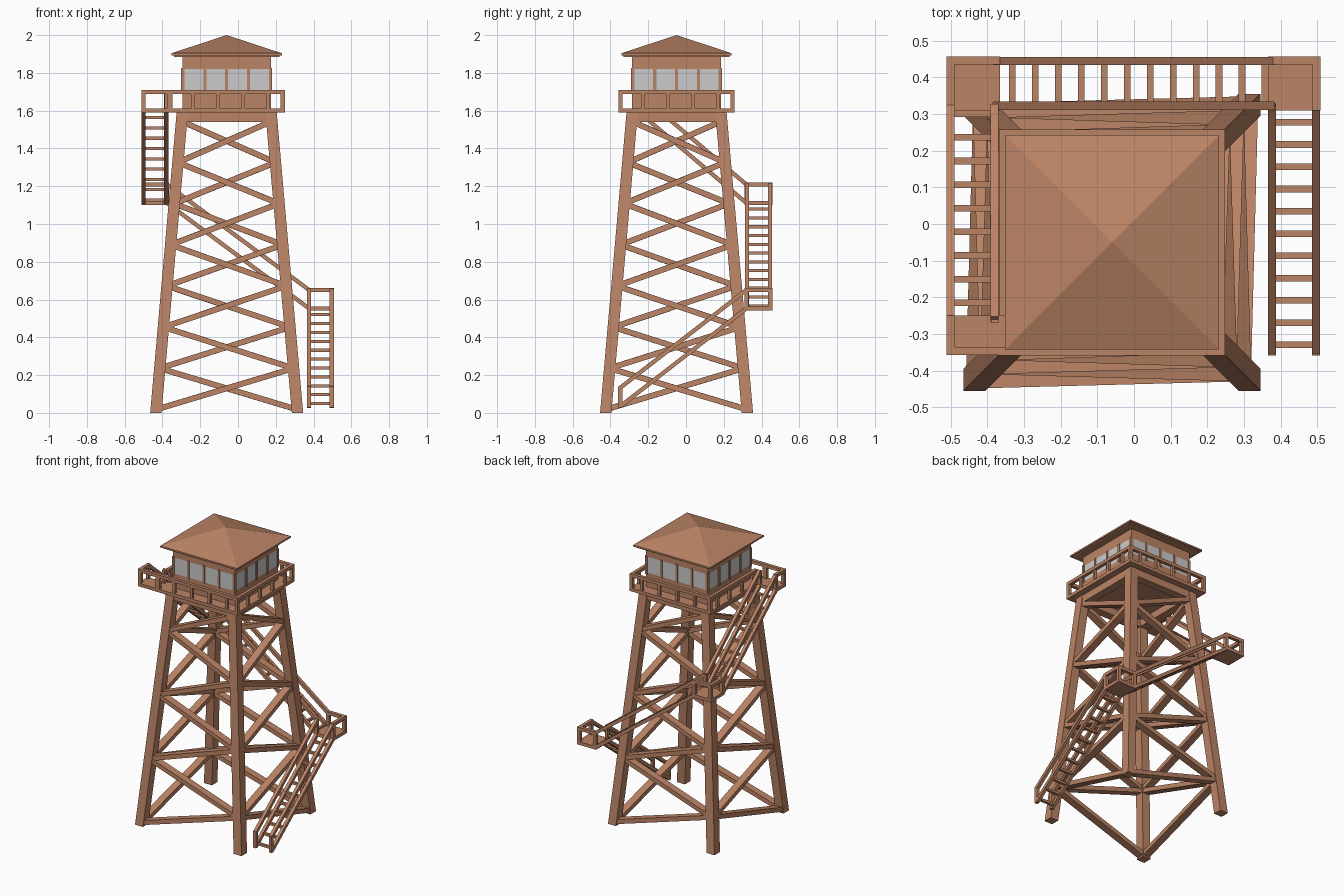
import bpy, bmesh
from mathutils import Vector

if "Cube" in bpy.data.objects:
    bpy.data.objects.remove(bpy.data.objects["Cube"])

CX, CY = -0.06, -0.05           # tower axis


def material(name, rgb):
    m = bpy.data.materials.new(name)
    m.diffuse_color = (*rgb, 1)
    m.use_nodes = True
    m.node_tree.nodes["Principled BSDF"].inputs["Base Color"].default_value = m.diffuse_color
    return m


WOOD = material("brown wood", (0.50, 0.23, 0.132))
GLASS = material("pale grey glass", (0.60, 0.60, 0.60))
HEX = [(0, 1, 2, 3), (7, 6, 5, 4), (4, 5, 1, 0), (5, 6, 2, 1), (6, 7, 3, 2), (7, 4, 0, 3)]


class Part:
    """Collects blocks and beams into one named object."""

    def __init__(self, name, mat=WOOD):
        self.name, self.mat, self.bm = name, mat, bmesh.new()

    def hexa(self, pts):
        v = [self.bm.verts.new(p) for p in pts]
        for f in HEX:
            self.bm.faces.new([v[i] for i in f])

    def box(self, x0, x1, y0, y1, z0, z1):
        self.hexa([(x, y, z) for z in (z0, z1)
                   for x, y in ((x0, y0), (x1, y0), (x1, y1), (x0, y1))])

    def beam(self, a, b, w, h):
        a, b = Vector(a), Vector(b)
        d = (b - a).normalized()
        s = d.cross(Vector((0, 0, 1)))
        s = s.normalized() if s.length > 1e-4 else Vector((1, 0, 0))
        u = s.cross(d).normalized()
        s, u = s * w / 2, u * h / 2
        self.hexa([p + i * s + j * u for p in (a, b)
                   for i, j in ((-1, -1), (1, -1), (1, 1), (-1, 1))])

    def done(self):
        bmesh.ops.recalc_face_normals(self.bm, faces=self.bm.faces)
        me = bpy.data.meshes.new(self.name)
        self.bm.to_mesh(me)
        self.bm.free()
        me.materials.append(self.mat)
        ob = bpy.data.objects.new(self.name, me)
        bpy.context.collection.objects.link(ob)


def centred(part, h, z0, z1):
    part.box(CX - h, CX + h, CY - h, CY + h, z0, z1)


def spread(z):                   # half distance between leg centres at height z
    return 0.375 - 0.14 * z / 1.59


# four leaning legs
CORNERS = [(-1, -1), (1, -1), (1, 1), (-1, 1)]
legs = Part("tower_legs")
for sx, sy in CORNERS:
    legs.hexa([(CX + sx * spread(z) + i * 0.03, CY + sy * spread(z) + j * 0.03, z)
               for z in (0, 1.59) for i, j in CORNERS])
legs.done()

# zigzag bracing on each face
braces = Part("zigzag_braces")
node = [0.018 + 0.218 * i for i in range(8)]
for k in range(4):
    ends = (CORNERS[k], CORNERS[(k + 1) % 4])
    for i in range(7):
        p = []
        for j in (0, 1):
            sx, sy = ends[(i + j + k) % 2]
            z = node[i + j]
            p.append((CX + sx * spread(z), CY + sy * spread(z), z))
        braces.beam(*p, 0.05, 0.03)
braces.done()

# beam ring under the deck
ring = Part("deck_support_beams")
for s in (-1, 1):
    ring.box(CX - 0.262, CX + 0.262, CY + s * 0.235 - 0.028, CY + s * 0.235 + 0.028, 1.54, 1.592)
    ring.box(CX + s * 0.235 - 0.028, CX + s * 0.235 + 0.028, CY - 0.21, CY + 0.21, 1.54, 1.592)
ring.done()

# main deck
deck = Part("deck")
centred(deck, 0.308, 1.59, 1.612)
deck.done()

# deck railing, with a gap at the front of the left side
rail = Part("deck_railing")
R, RZ, T = 0.297, 1.699, 0.022
POSTS = (-0.18, -0.047, 0.088, 0.22)
for s in (-1, 1):
    rail.beam((CX - R - T / 2, CY + s * R, RZ), (CX + R + T / 2, CY + s * R, RZ), T, T)
    y0 = CY - R if s > 0 else -0.25
    rail.beam((CX + s * R, y0, RZ), (CX + s * R, CY + R, RZ), T, T)
    for o in POSTS:
        rail.beam((CX + o, CY + s * R, 1.6), (CX + o, CY + s * R, RZ), 0.018, 0.018)
        rail.beam((CX + s * R, CY + o, 1.6), (CX + s * R, CY + o, RZ), 0.018, 0.018)
    for t in (-1, 1):
        rail.beam((CX + s * R, CY + t * R, 1.6), (CX + s * R, CY + t * R, RZ), T, T)
rail.done()

# cabin walls, window band and frames
wall = Part("cabin_walls")
centred(wall, 0.235, 1.61, 1.71)
centred(wall, 0.235, 1.82, 1.89)
wall.done()
win = Part("cabin_windows", GLASS)
centred(win, 0.235, 1.71, 1.82)
win.done()
frames = Part("window_frames")
for s in (-1, 1):
    for i in range(5):
        o = -0.231 + 0.1155 * i
        frames.box(CX + o - 0.008, CX + o + 0.008, CY + s * 0.234 - 0.007, CY + s * 0.234 + 0.007, 1.7, 1.825)
        frames.box(CX + s * 0.234 - 0.007, CX + s * 0.234 + 0.007, CY + o - 0.008, CY + o + 0.008, 1.7, 1.825)
frames.done()

# pyramid roof with a thin eave
roof = Part("roof")
centred(roof, 0.280, 1.885, 1.895)
E = 0.292
base = [roof.bm.verts.new((CX + sx * E, CY + sy * E, 1.893)) for sx, sy in CORNERS]
edge = [roof.bm.verts.new((CX + sx * E, CY + sy * E, 1.904)) for sx, sy in CORNERS]
apex = roof.bm.verts.new((CX, CY, 2.0))
roof.bm.faces.new(base)
for k in range(4):
    n = (k + 1) % 4
    roof.bm.faces.new((base[k], base[n], edge[n], edge[k]))
    roof.bm.faces.new((edge[k], edge[n], apex))
roof.done()


# landings: deck, corner posts and rails on the outer sides
def landing(name, x0, x1, y0, y1, z, sides):
    p = Part(name)
    p.box(x0, x1, y0, y1, z, z + 0.022)
    h, zt = 0.011, z + 0.109
    x0, x1, y0, y1 = x0 + h, x1 - h, y0 + h, y1 - h
    line = {"left": ((x0, y0), (x0, y1)), "right": ((x1, y0), (x1, y1)),
            "front": ((x0, y0), (x1, y0)), "back": ((x0, y1), (x1, y1))}
    for s in sides:
        a, b = line[s]
        p.beam((*a, zt), (*b, zt), 0.022, 0.022)
        for q in (a, b):
            p.beam((*q, z), (*q, zt + h), 0.022, 0.022)
    p.done()


landing("lower_landing", 0.365, 0.508, 0.31, 0.457, 0.542, ("right", "back"))
landing("middle_landing", -0.511, -0.365, 0.31, 0.457, 1.10, ("left", "back"))
landing("upper_landing", -0.511, -0.355, -0.357, -0.25, 1.59, ("left", "front"))


# stair flights: two stringers, two handrails and treads
def flight(name, a, b, across, treads, newel=False):
    p = Part(name)
    a, b, c = Vector(a), Vector(b), Vector(across)
    up = Vector((0, 0, 0.098))
    for s in (-1, 1):
        o = c * s
        p.beam(a + o, b + o, 0.022, 0.022)
        p.beam(a + o + up, b + o + up, 0.022, 0.022)
        p.beam(b + o, b + o + up, 0.02, 0.02)
        if newel:
            q = a + o
            p.box(q.x - 0.011, q.x + 0.011, q.y - 0.011, q.y + 0.011, 0.028, q.z + 0.106)
    for i in range(treads):
        m = a.lerp(b, (i + 0.3) / treads)
        p.beam(m - c, m + c, 0.018, 0.016)
    p.done()


flight("lower_stairs", (0.4365, -0.348, 0.035), (0.4365, 0.32, 0.553), (0.06, 0, 0), 11, True)
flight("middle_stairs", (0.376, 0.3835, 0.553), (-0.376, 0.3835, 1.111), (0, 0.061, 0), 12)
flight("upper_stairs", (-0.44, 0.32, 1.111), (-0.44, -0.26, 1.601), (0.06, 0, 0), 9)
